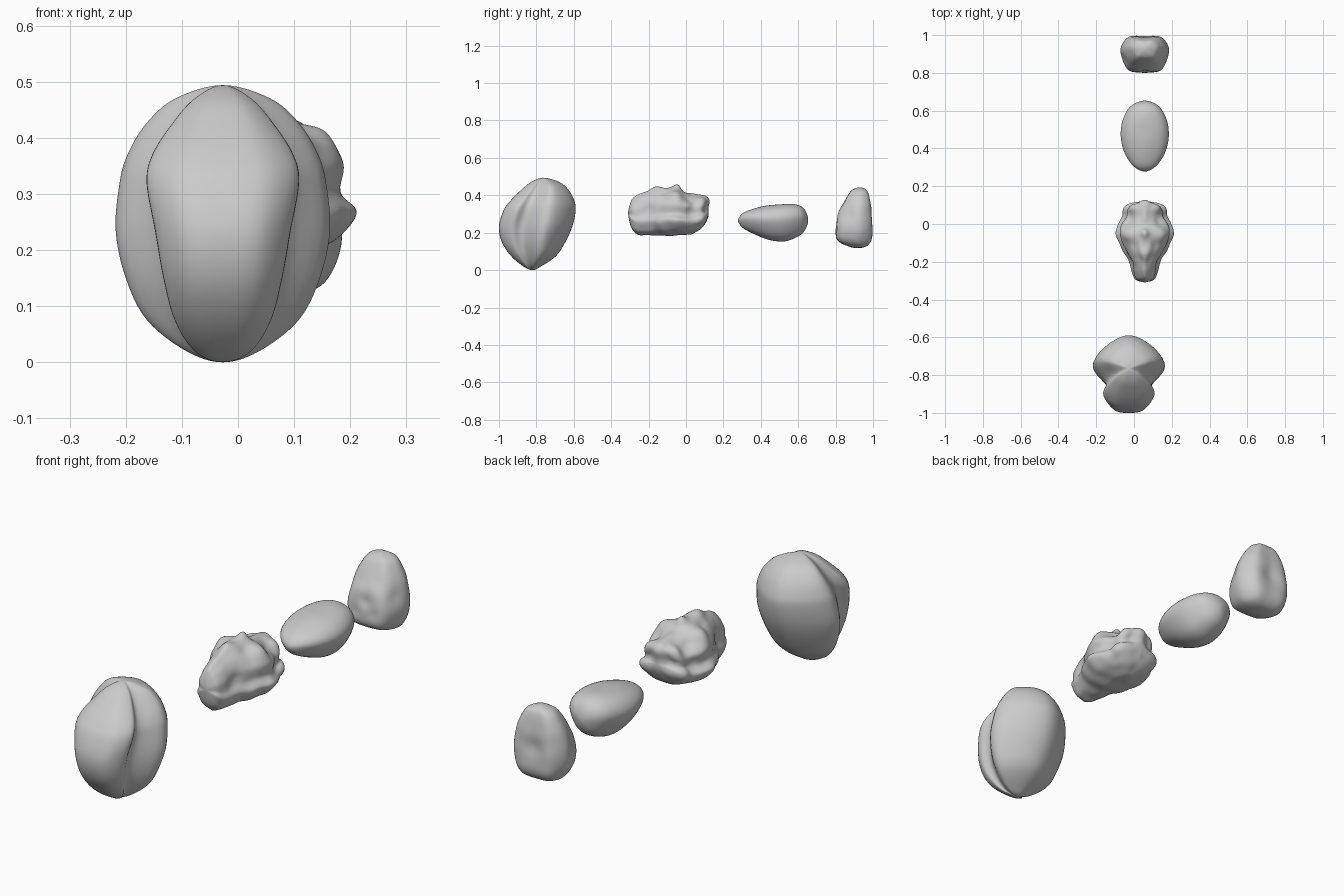
import bpy, bmesh, math
from mathutils import Vector, noise

if "Cube" in bpy.data.objects:
    bpy.data.objects.remove(bpy.data.objects["Cube"])


def catmull(a, b, c, d, t):
    return 0.5 * (2 * b + (c - a) * t + (2 * a - 5 * b + 4 * c - d) * t * t
                  + (3 * b - a - 3 * c + d) * t ** 3)


def loft(name, cx, rows, outline, axis, bumps=(), rough=0.0, k=6):
    """Skin smooth mirrored cross-sections; rows[i][0] is the station on axis."""
    def ring(row):
        half = outline(*row[1:])
        loop = half + [(-x, u) for x, u in half[-2:0:-1]]
        s = row[0]
        return [Vector((x, u, s) if axis == 'z' else (x, s, u)) for x, u in loop]

    def turned(cap, near):
        # half-turn of the neighbouring ring, so the ends close round
        out = []
        for c, p in zip(cap, near):
            q = 2 * c - p
            i = 2 if axis == 'z' else 1
            q[i] = p[i]
            out.append(q)
        return out

    rings = [ring(r) for r in rows]
    rings = [turned(rings[0], rings[1])] + rings + [turned(rings[-1], rings[-2])]
    fine = []
    for i in range(1, len(rings) - 2):
        steps = k + (1 if i == len(rings) - 3 else 0)
        for s in range(steps):
            fine.append([catmull(*p, s / k) for p in zip(*rings[i - 1:i + 3])])
    bm = bmesh.new()
    grid = []
    for r in fine:
        n = len(r)
        grid.append([bm.verts.new(catmull(r[j - 1], r[j], r[(j + 1) % n], r[(j + 2) % n], s / k))
                     for j in range(n) for s in range(k)])
    m = len(grid[0])
    for a, b in zip(grid, grid[1:]):
        for j in range(m):
            bm.faces.new((a[j], a[(j + 1) % m], b[(j + 1) % m], b[j]))
    bmesh.ops.remove_doubles(bm, verts=bm.verts, dist=0.0005)
    bmesh.ops.recalc_face_normals(bm, faces=bm.faces)
    bm.normal_update()
    # symmetric lumps and hollows pushed along the surface normal
    moves = []
    for v in bm.verts:
        q = Vector((abs(v.co.x), v.co.y, v.co.z))
        h = sum(amp * math.exp(-((q - Vector((x, y, z))).length / rad) ** 2)
                for x, y, z, rad, amp in bumps)
        if rough:
            h += rough * noise.noise(q * 16)
        moves.append(v.normal * h)
    for v, d in zip(bm.verts, moves):
        v.co += d
        v.co.x += cx
    me = bpy.data.meshes.new(name)
    bm.to_mesh(me)
    bm.free()
    for p in me.polygons:
        p.use_smooth = True
    ob = bpy.data.objects.new(name, me)
    bpy.context.collection.objects.link(ob)
    return ob


# Large front stone: round body with a raised pad on its front
def large_section(yf, yb, wp, wb):
    L = yb - yf
    return [(0, yf), (.6 * wp, yf + .03 * L), (wp, yf + .18 * L),
            (.7 * wp + .15 * wb, yf + .34 * L), (wb, yf + .62 * L),
            (.62 * wb, yf + .87 * L), (0, yb)]


loft("large_stone", -0.027, [
    (0.0, -.82, -.82, 0, 0),
    (.02, -.87, -.775, .05, .065),
    (.075, -.935, -.695, .085, .135),
    (.15, -.985, -.645, .105, .173),
    (.235, -1.0, -.607, .12, .191),
    (.32, -.975, -.59, .135, .184),
    (.37, -.94, -.597, .125, .17),
    (.425, -.885, -.625, .09, .137),
    (.47, -.83, -.675, .05, .085),
    (.494, -.765, -.765, 0, 0)], large_section, 'z')


# Lumpy stone: rough sides, central ridge and back horns
def lumpy_section(zb, zt, w):
    H = zt - zb
    return [(0, zb), (.55 * w, zb + .06 * H), (.85 * w, zb + .18 * H),
            (w, zb + .32 * H), (.83 * w, zb + .46 * H), (.85 * w, zb + .66 * H),
            (.6 * w, zb + .83 * H), (.32 * w, zb + .93 * H), (0, zt)]


loft("lumpy_stone", 0.057, [
    (-.31, .30, .30, 0),
    (-.295, .235, .37, .045),
    (-.26, .19, .40, .066),
    (-.19, .186, .43, .088),
    (-.12, .186, .445, .128),
    (-.05, .186, .445, .153),
    (.0, .19, .425, .143),
    (.045, .20, .41, .112),
    (.085, .225, .40, .10),
    (.11, .26, .38, .065),
    (.12, .315, .315, 0)], lumpy_section, 'y', [
        (0, -.045, .46, .022, .028), (0, -.16, .44, .03, .008),
        (0, -.105, .445, .03, -.008), (0, .0, .43, .03, -.01),
        (.085, .105, .385, .036, .032), (.105, .07, .27, .04, .016),
        (.085, .025, .40, .03, -.014), (.125, .03, .31, .03, -.012),
        (.10, -.06, .41, .035, .014), (.06, -.12, .42, .03, -.010),
        (.05, .10, .33, .03, -.015), (0, .12, .37, .03, .014),
        (.08, -.20, .33, .03, -.008)], rough=.007)


# Smooth stone: flattened egg
def smooth_section(zb, zt, w):
    H = zt - zb
    return [(0, zb), (.6 * w, zb + .14 * H), (w, zb + .58 * H),
            (.74 * w, zb + .88 * H), (0, zt)]


loft("smooth_stone", 0.057, [
    (.278, .265, .265, 0),
    (.305, .225, .305, .058),
    (.37, .19, .331, .104),
    (.45, .16, .349, .126),
    (.53, .154, .356, .122),
    (.60, .18, .348, .094),
    (.637, .215, .32, .055),
    (.653, .268, .268, 0)], smooth_section, 'y',
    [(0, .50, .355, .05, -.004)])


# Upright stone: flat back, tapered top, hollowed front
def upright_section(yf, yb, w):
    L = yb - yf
    return [(0, yf), (.6 * w, yf + .04 * L), (.9 * w, yf + .32 * L),
            (w, yf + .66 * L), (.66 * w, yf + .97 * L), (0, yb)]


loft("upright_stone", 0.057, [
    (.118, .92, .92, 0),
    (.128, .865, .965, .075),
    (.16, .81, .99, .11),
    (.22, .80, .998, .127),
    (.285, .812, .995, .124),
    (.345, .838, .989, .108),
    (.405, .868, .976, .077),
    (.432, .892, .96, .046),
    (.443, .928, .928, 0)], upright_section, 'z', [
        (0, .995, .27, .05, -.012), (.035, .82, .31, .03, .006),
        (0, .81, .26, .022, -.008), (.045, .81, .22, .025, -.006),
        (.09, .88, .29, .035, -.008), (0, .82, .33, .03, .004)], rough=.002)
